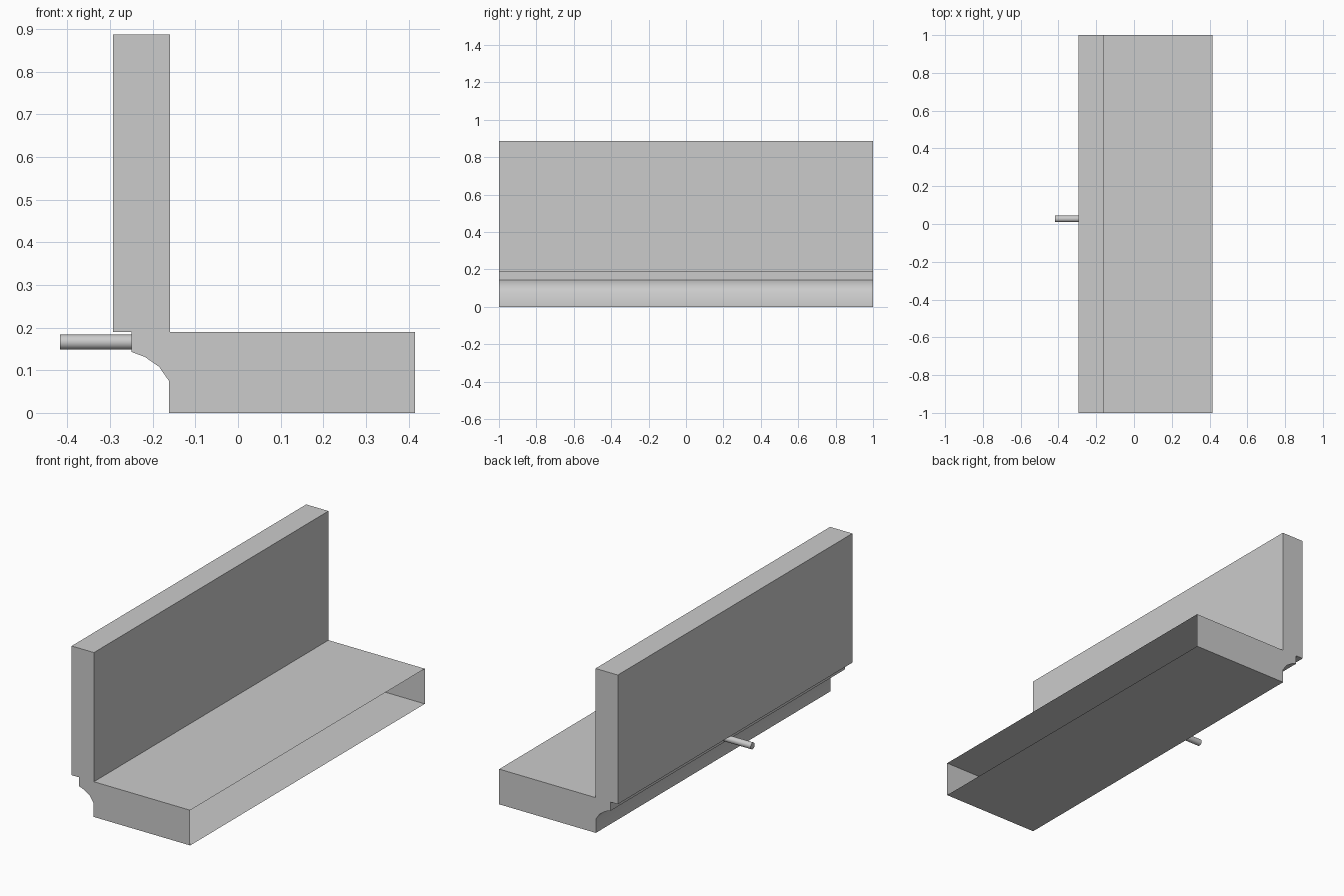
import bpy, bmesh, math
from mathutils import Matrix

cube = bpy.data.objects.get("Cube")
if cube:
    bpy.data.objects.remove(cube, do_unlink=True)

GREY = (0.6, 0.6, 0.6, 1)
grey = bpy.data.materials.new("light grey")
grey.use_nodes = True
grey.diffuse_color = GREY
grey.node_tree.nodes["Principled BSDF"].inputs["Base Color"].default_value = GREY


def add_part(name, bm):
    mesh = bpy.data.meshes.new(name)
    bm.to_mesh(mesh)
    bm.free()
    mesh.materials.append(grey)
    obj = bpy.data.objects.new(name, mesh)
    bpy.context.collection.objects.link(obj)
    bpy.ops.object.select_all(action="DESELECT")
    obj.select_set(True)
    bpy.context.view_layer.objects.active = obj
    bpy.ops.object.shade_smooth_by_angle(angle=math.radians(40))
    return obj


# L-shaped shell: the profile runs from the bottom lip, up the cove and
# upright, and back to the top lip
profile = [
    (0.415, 0), (-0.162, 0),
    (-0.162, 0.075), (-0.185, 0.108), (-0.218, 0.131), (-0.25, 0.143),
    (-0.25, 0.19), (-0.293, 0.19), (-0.293, 0.887),
    (-0.16, 0.887), (-0.16, 0.19), (0.415, 0.19),
]
bm = bmesh.new()
front = [bm.verts.new((x, -1, z)) for x, z in profile]
back = [bm.verts.new((x, 1, z)) for x, z in profile]
bm.faces.new(front)
bm.faces.new(back[::-1])
# Side walls; the last segment is skipped, leaving the long lip side open
for i in range(len(profile) - 1):
    bm.faces.new((front[i], back[i], back[i + 1], front[i + 1]))
bm.normal_update()
# Orient outward: the underside must face down
under = min(bm.faces, key=lambda f: f.calc_center_median().z)
bmesh.ops.recalc_face_normals(bm, faces=bm.faces[:])
if under.normal.z > 0:
    bmesh.ops.reverse_faces(bm, faces=bm.faces[:])
add_part("angle_shell", bm)

# Small round peg behind the upright
x_out, x_in = -0.417, -0.25
bm = bmesh.new()
bmesh.ops.create_cone(
    bm, cap_ends=True, segments=24, radius1=0.0175, radius2=0.0175,
    depth=x_in - x_out,
    matrix=Matrix.Translation(((x_in + x_out) / 2, 0.027, 0.166))
    @ Matrix.Rotation(math.pi / 2, 4, "Y"))
add_part("peg", bm)
